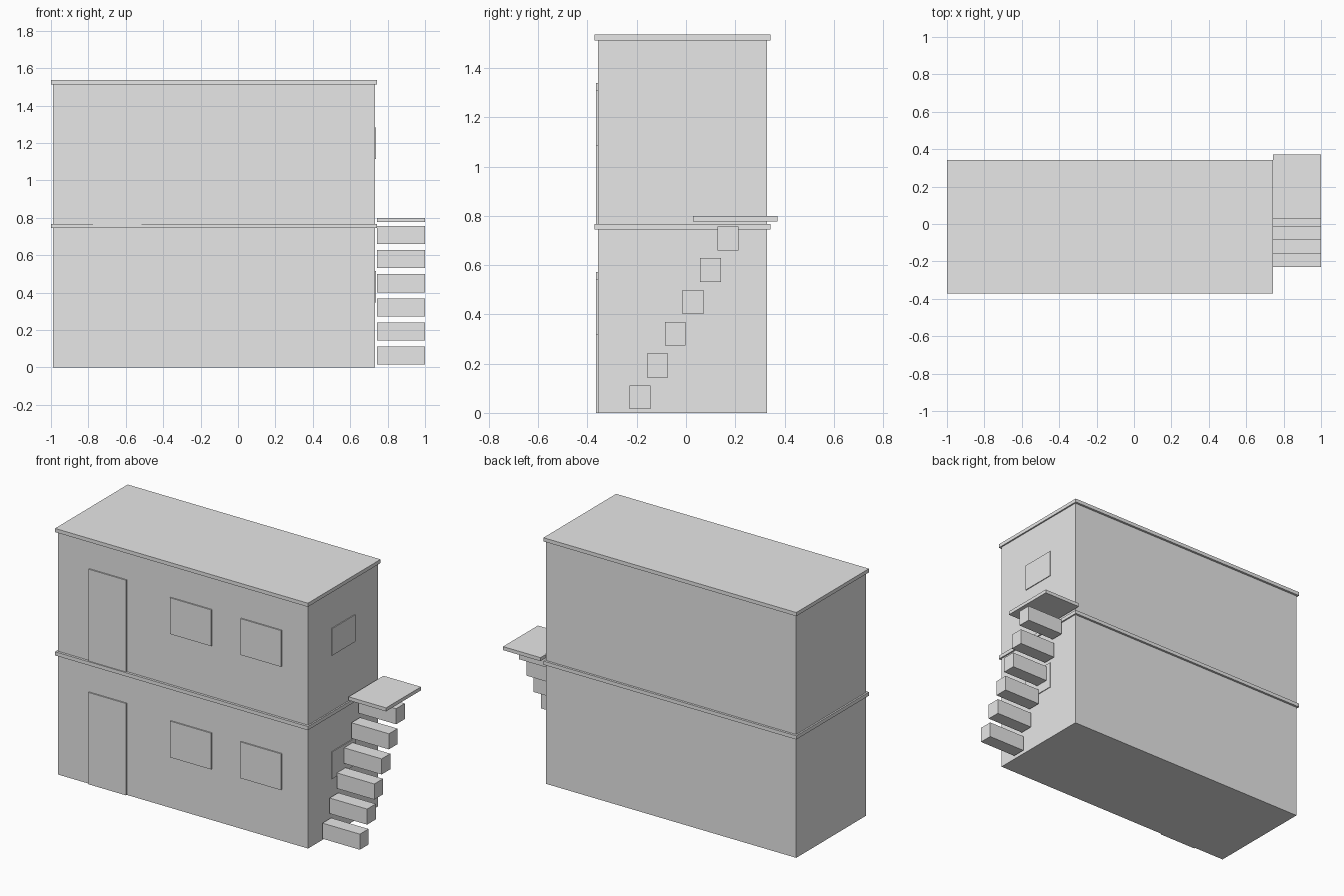
import bpy
import bmesh
from mathutils import Vector

if "Cube" in bpy.data.objects:
    bpy.data.objects.remove(bpy.data.objects["Cube"])

grey = bpy.data.materials.new("plain grey")
grey.diffuse_color = (0.8, 0.8, 0.8, 1)
grey.use_nodes = True
grey.node_tree.nodes["Principled BSDF"].inputs["Base Color"].default_value = grey.diffuse_color


def box(name, x, y, z):
    """Flat-faced box from (min, max) ranges on each axis."""
    bm = bmesh.new()
    bmesh.ops.create_cube(bm, size=1)
    for v in bm.verts:
        v.co = Vector(r[0] if c < 0 else r[1] for c, r in zip(v.co, (x, y, z)))
    mesh = bpy.data.meshes.new(name)
    bm.to_mesh(mesh)
    bm.free()
    mesh.materials.append(grey)
    obj = bpy.data.objects.new(name, mesh)
    bpy.context.collection.objects.link(obj)
    return obj


STOREY = 0.768      # floor to floor height
SLAB = 0.023        # slab thickness
WALL_X, WALL_Y = (-0.99, 0.733), (-0.357, 0.329)
FRONT = (-0.365, -0.356)
SIDE = (0.732, 0.738)

# Two identical storeys: walls, overhanging slab, door and windows
for level, floor in (("lower", 0), ("upper", STOREY)):
    top = floor + STOREY
    box(f"{level}_walls", WALL_X, WALL_Y, (floor, top - SLAB))
    box(f"{level}_slab", (-1, 0.742), (-0.372, 0.343), (top - SLAB, top))
    box(f"{level}_door", (-0.775, -0.516), FRONT, (floor, floor + 0.572))
    for side, x in (("left", (-0.214, 0.071)), ("right", (0.272, 0.552))):
        box(f"{level}_{side}_window", x, FRONT, (floor + 0.318, floor + 0.544))
    box(f"{level}_side_window", SIDE, (-0.128, 0.1), (floor + 0.347, floor + 0.515))

# Floating steps climbing towards the back
for i in range(6):
    y, z = -0.229 + 0.0714 * i, 0.015 + 0.129 * i
    box(f"step_{i + 1}", (0.742, 1), (y, y + 0.085), (z, z + 0.097))

# Landing at the top of the steps
box("landing", (0.742, 1), (0.029, 0.372), (0.778, 0.8))
